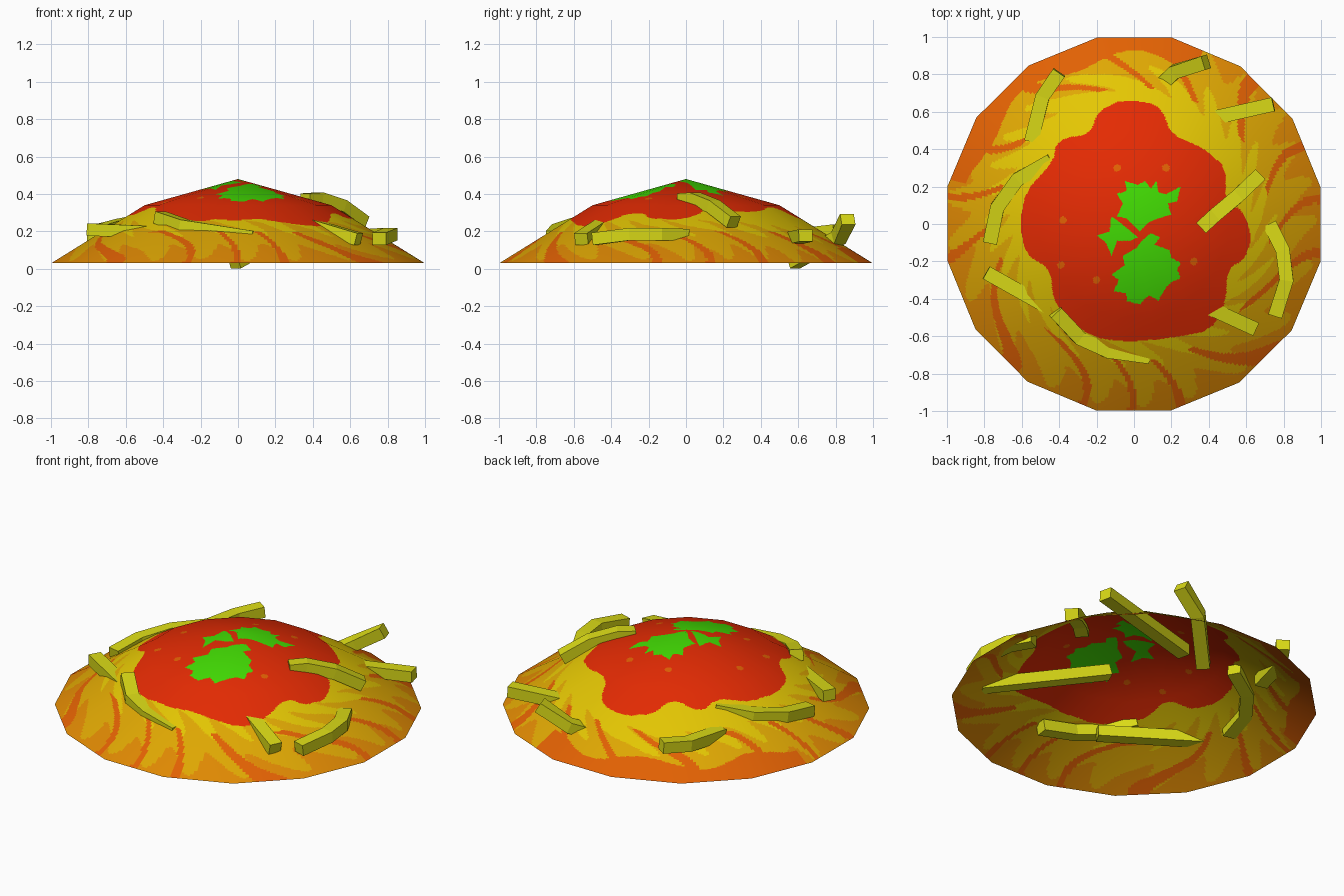
import bpy, bmesh, math
from mathutils import Vector

if "Cube" in bpy.data.objects:
    bpy.data.objects.remove(bpy.data.objects["Cube"])


def material(name, rgb):
    m = bpy.data.materials.new(name)
    m.diffuse_color = (*rgb, 1)
    m.use_nodes = True
    m.node_tree.nodes["Principled BSDF"].inputs["Base Color"].default_value = m.diffuse_color
    return m


YELLOW, GOLD, AMBER, ORANGE, RED, GREEN = range(6)
dome_mats = [
    material("noodle_yellow", (0.78, 0.57, 0.001)),
    material("noodle_gold", (0.74, 0.39, 0.001)),
    material("noodle_amber", (0.74, 0.25, 0.001)),
    material("noodle_orange", (0.76, 0.12, 0.001)),
    material("sauce_red", (0.78, 0.024, 0.001)),
    material("herb_green", (0.055, 0.72, 0.001)),
]
cheese_mat = material("cheese_yellow", (0.70, 0.70, 0.008))


# Painted outlines seen from above, in hundredths of a unit
def round_corners(pts):
    out = []
    for p, q in zip(pts, pts[1:] + pts[:1]):
        out.append((p[0] * .8 + q[0] * .2, p[1] * .8 + q[1] * .2))
        out.append((p[0] * .2 + q[0] * .8, p[1] * .2 + q[1] * .8))
    return out


sauce = round_corners([
    (-2, 66), (8, 65), (15, 61), (20, 48), (38, 40), (49, 30), (49, 13),
    (59, 6), (63, -8), (59, -19), (50, -24), (49, -42), (41, -57), (19, -61),
    (-2, -63), (-21, -61), (-37, -50), (-43, -40), (-45, -24), (-58, -16),
    (-61, 0), (-58, 17), (-43, 34), (-42, 42), (-37, 46), (-24, 48), (-19, 60), (-10, 65)])
leaflets = [
    [(3, -4), (-4, 3), (-9, 4), (-6, 11), (-9, 16), (-4, 18), (-5, 23), (2, 21), (6, 23),
     (9, 19), (12, 23), (13, 17), (17, 16), (25, 20), (23, 12), (18, 11), (20, 5), (13, 3), (8, 1)],
    [(2, -7), (-9, 2), (-12, 4), (-13, -4), (-20, -6), (-15, -10), (-12, -17),
     (-9, -9), (-2, -9)],
    [(5, -8), (9, -5), (14, -7), (11, -11), (19, -14), (20, -18), (25, -21), (23, -24),
     (25, -29), (20, -31), (17, -34), (13, -41), (8, -38), (3, -43), (-4, -41),
     (-4, -37), (-11, -36), (-8, -30), (-12, -27), (-5, -22), (-6, -17), (1, -13)]]
dots = [(-9, 30), (17, 30), (-38, 2), (-20, -30), (32, -20), (-39, -22)]


def inside(x, y, poly):
    hit = False
    for (x1, y1), (x2, y2) in zip(poly, poly[1:] + poly[:1]):
        if (y1 > y) != (y2 > y) and x < x1 + (y - y1) * (x2 - x1) / (y2 - y1):
            hit = not hit
    return hit


def colour_at(x, y):
    r, a = math.hypot(x, y), math.atan2(y, x)
    px, py = x * 100, y * 100
    if r < 0.5 and any(inside(px, py, leaf) for leaf in leaflets):
        return GREEN
    if r < 0.72 and inside(px, py, sauce):
        if any(math.hypot(px - u, py - v) < 2 for u, v in dots):
            return ORANGE
        return RED
    # swirled noodle strands, with an orange rim at the back left
    swirl = a + 4 * (1 - r) ** 2 + 0.1 * math.sin(3 * a + 5 * r)
    if r > 0.9 + 0.03 * math.sin(9 * a) and 1.2 < a < 2.9:
        return ORANGE
    if math.sin(15 * swirl + 1.5 * math.sin(4 * a)) > 0.88 and r > 0.73:
        return ORANGE
    t = r + 0.07 * math.sin(22 * swirl + 2 * math.sin(2 * a))
    t -= 0.09 * max(0, math.cos(a - 1.9))
    return YELLOW if t < 0.70 else GOLD if t < 0.91 else AMBER


# Open sixteen-sided mound, finely cut so the painted areas are faces
SIDES, CUTS, RINGS = 16, 22, 200
corners = [Vector((math.cos(t), math.sin(t), 0)) for t in
           (math.radians(11) + k * math.tau / SIDES for k in range(SIDES + 1))]
bm = bmesh.new()
apex = bm.verts.new((0, 0, 0.48))
normals = [Vector((0, 0, 1))]
rings = []
for i in range(1, RINGS + 1):
    s = i / RINGS
    if s <= 0.5:
        z, tilt = 0.48 - 0.28 * s, 0.9 * s
    else:
        z, tilt = 0.34 - 0.62 * (s - 0.5), 0.45 + 0.34 * (s - 0.5)
    ring = []
    for k in range(SIDES):
        for c in range(CUTS):
            d = corners[k].lerp(corners[k + 1], c / CUTS)
            ring.append(bm.verts.new((d.x * s * 1.017, d.y * s * 1.017, z)))
            normals.append((d.normalized() * tilt + Vector((0, 0, 1))).normalized())
    rings.append(ring)
n = SIDES * CUTS
for j in range(n):
    bm.faces.new((apex, rings[0][j], rings[0][(j + 1) % n]))
    for lo, hi in zip(rings, rings[1:]):
        bm.faces.new((lo[j], hi[j], hi[(j + 1) % n], lo[(j + 1) % n]))
for f in bm.faces:
    f.smooth = True
    c = f.calc_center_median()
    f.material_index = colour_at(c.x, c.y)
me = bpy.data.meshes.new("pasta_mound")
bm.to_mesh(me)
bm.free()
for m in dome_mats:
    me.materials.append(m)
me.normals_split_custom_set_from_vertices(normals)
bpy.context.collection.objects.link(bpy.data.objects.new("pasta_mound", me))


# Cheese shreds: square bars swept along short paths
def shred(name, path, w=0.038, h=0.033):
    pts = [Vector(p) for p in path]
    bm = bmesh.new()
    loops = []
    for i, p in enumerate(pts):
        d = (pts[min(i + 1, len(pts) - 1)] - pts[max(i - 1, 0)]).normalized()
        side = d.cross(Vector((0, 0, 1))).normalized()
        up = side.cross(d)
        loops.append([bm.verts.new(p + side * w * a + up * h * b)
                      for a, b in ((-1, -1), (1, -1), (1, 1), (-1, 1))])
    for a, b in zip(loops, loops[1:]):
        for k in range(4):
            bm.faces.new((a[k], a[(k + 1) % 4], b[(k + 1) % 4], b[k]))
    bm.faces.new(loops[0])
    bm.faces.new(loops[-1])
    bmesh.ops.recalc_face_normals(bm, faces=bm.faces)
    me = bpy.data.meshes.new(name)
    bm.to_mesh(me)
    bm.free()
    me.materials.append(cheese_mat)
    bpy.context.collection.objects.link(bpy.data.objects.new(name, me))


shreds = [
    [(.385, .865, .265), (.22, .815, .165), (-.02, .575, .033)],
    [(.745, .64, .178), (.04, .48, .142)],
    [(.665, .255, .25), (.55, .145, .335), (.43, .045, .375), (.36, -.02, .37)],
    [(.725, .00, .18), (.795, -.14, .185), (.815, -.30, .185), (.755, -.49, .16)],
    [(.645, -.56, .158), (-.03, -.25, .36)],
    [(-.42, -.47, .275), (-.29, -.61, .23), (-.14, -.68, .205), (.08, -.71, .17)],
    [(-.79, -.26, .21), (-.22, -.58, .185)],
    [(-.77, -.10, .18), (-.73, .09, .205), (-.62, .24, .235), (-.44, .34, .27)],
    [(-.40, .81, .205), (-.49, .68, .19), (-.55, .44, .185)],
]
for i, path in enumerate(shreds):
    shred(f"cheese_shred_{i + 1}", path)
